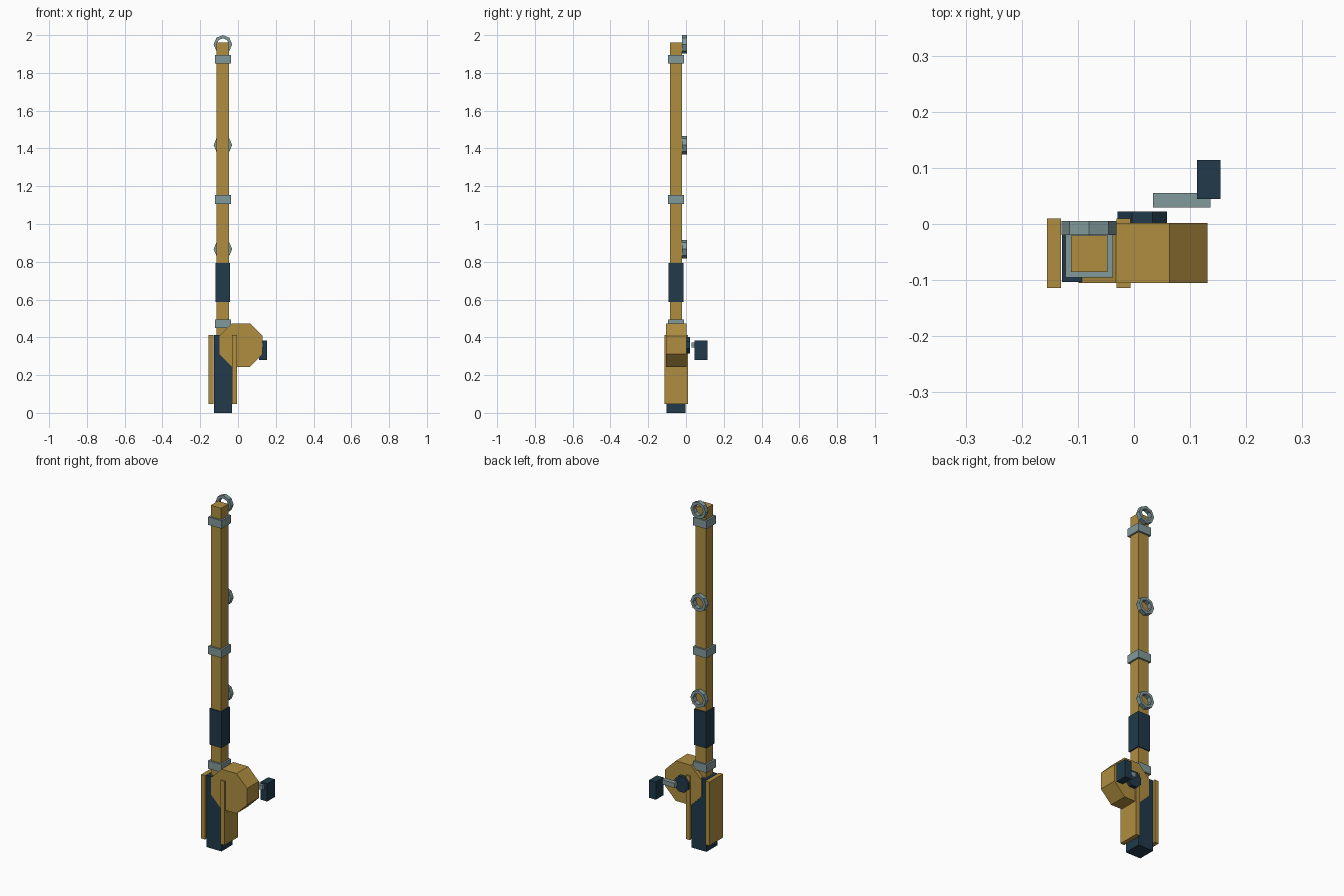
import bpy
import bmesh
from math import cos, sin, pi

cube = bpy.data.objects.get("Cube")
if cube:
    bpy.data.objects.remove(cube, do_unlink=True)


def material(name, rgb):
    m = bpy.data.materials.new(name)
    m.use_nodes = True
    m.diffuse_color = (*rgb, 1)
    m.node_tree.nodes["Principled BSDF"].inputs["Base Color"].default_value = (*rgb, 1)
    return m


GOLD = material("golden wood", (0.43, 0.27, 0.052))
NAVY = material("dark navy", (0.015, 0.042, 0.07))
STEEL = material("grey steel", (0.225, 0.32, 0.325))


def finish(name, bm, mat):
    bmesh.ops.recalc_face_normals(bm, faces=bm.faces)
    mesh = bpy.data.meshes.new(name)
    bm.to_mesh(mesh)
    bm.free()
    mesh.materials.append(mat)
    obj = bpy.data.objects.new(name, mesh)
    bpy.context.collection.objects.link(obj)
    return obj


def box(name, mat, x, y, z):
    """Box spanning the given (low, high) ranges."""
    bm = bmesh.new()
    bmesh.ops.create_cube(bm, size=1)
    for v in bm.verts:
        for i, (lo, hi) in enumerate((x, y, z)):
            v.co[i] = lo if v.co[i] < 0 else hi
    return finish(name, bm, mat)


def square_sleeve(name, mat, half, z):
    return box(name, mat, (ROD_X - half, ROD_X + half), (ROD_Y - half, ROD_Y + half), z)


def octagon(bm, x, y, z, radius, turn):
    return [bm.verts.new((x + radius * cos(turn + i * pi / 4), y,
                          z + radius * sin(turn + i * pi / 4))) for i in range(8)]


def drum(name, mat, x, z, flat, y):
    """Eight-sided drum along y with flat top, flat is centre-to-side distance."""
    bm = bmesh.new()
    radius = flat / cos(pi / 8)
    a, b = (octagon(bm, x, yy, z, radius, pi / 8) for yy in y)
    bm.faces.new(a)
    bm.faces.new(b)
    for i in range(8):
        j = (i + 1) % 8
        bm.faces.new((a[i], a[j], b[j], b[i]))
    return finish(name, bm, mat)


def ring(name, mat, x, z, outer, inner, y):
    """Eight-sided flat ring along y."""
    bm = bmesh.new()
    loops = [octagon(bm, x, yy, z, r, 0)
             for yy, r in ((y[0], outer), (y[1], outer), (y[1], inner), (y[0], inner))]
    for k in range(4):
        a, b = loops[k], loops[(k + 1) % 4]
        for i in range(8):
            j = (i + 1) % 8
            bm.faces.new((a[i], a[j], b[j], b[i]))
    return finish(name, bm, mat)


ROD_X, ROD_Y = -0.08, -0.053

# Pole with its grip sleeve and metal bands
square_sleeve("rod", GOLD, 0.0325, (0.40, 1.96))
square_sleeve("rod_grip", NAVY, 0.0385, (0.587, 0.794))
for label, z in (("lower", 0.472), ("middle", 1.13), ("upper", 1.872)):
    square_sleeve(label + "_band", STEEL, 0.0425, (z - 0.023, z + 0.023))

# Line guides on the back of the pole
for label, z in (("lower", 0.867), ("middle", 1.418), ("tip", 1.951)):
    ring(label + "_line_guide", STEEL, ROD_X, z, 0.049, 0.032, (-0.02, 0.005))

# Handle core with a wooden plate on each side
box("handle", NAVY, (-0.128, -0.033), (-0.103, -0.003), (0, 0.413))
for label, x in (("right", -0.1425), ("left", -0.0185)):
    box(label + "_handle_plate", GOLD, (x - 0.0125, x + 0.0125), (-0.114, 0.01), (0.047, 0.413))

# Reel, hub and crank
drum("reel", GOLD, 0.016, 0.359, 0.115, (-0.105, 0.002))
drum("reel_hub", NAVY, 0.015, 0.359, 0.044, (0.0, 0.022))
box("crank_arm", STEEL, (0.034, 0.136), (0.029, 0.055), (0.346, 0.372))
box("crank_knob", NAVY, (0.112, 0.154), (0.045, 0.114), (0.28, 0.382))
